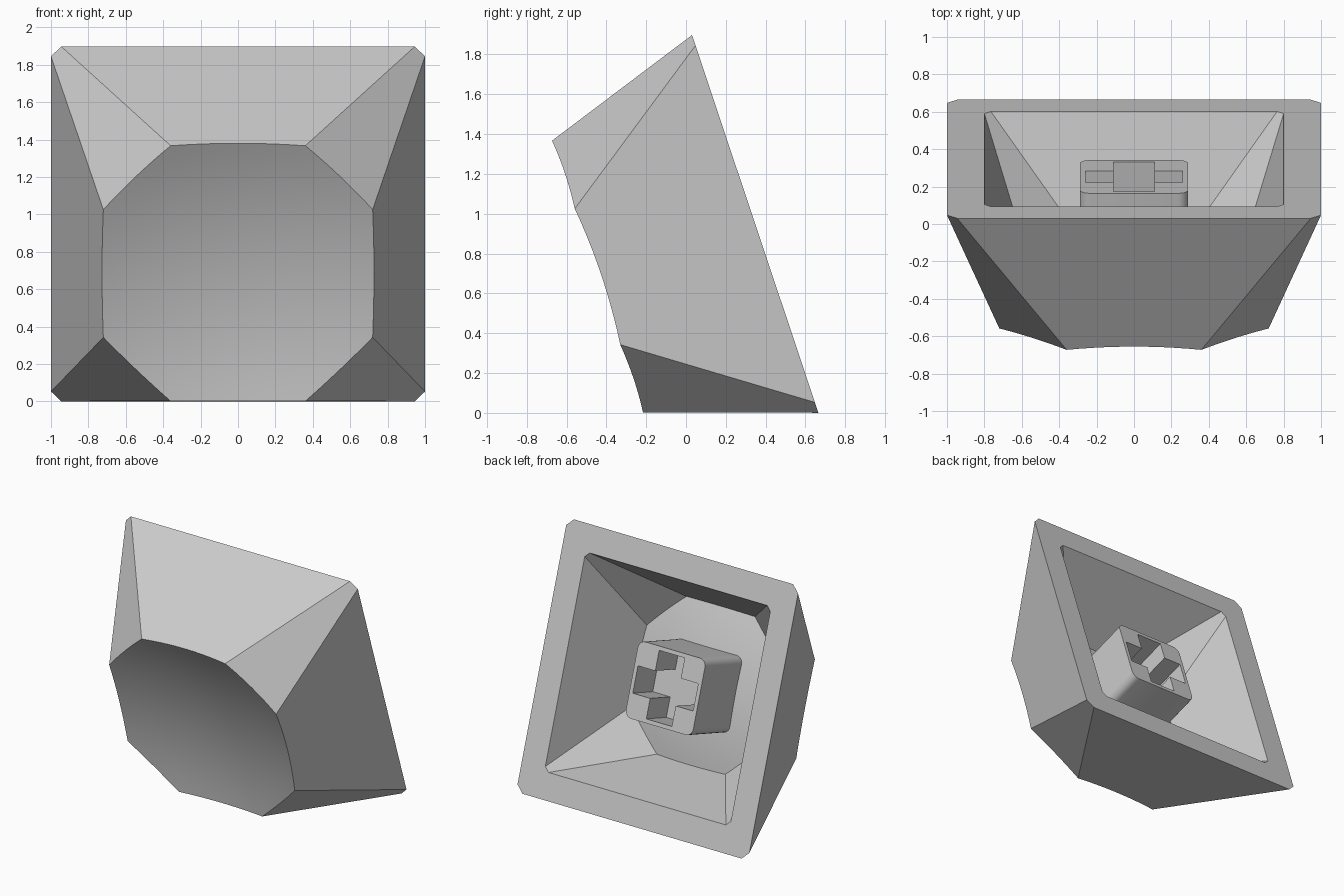
import bpy, bmesh, math
from mathutils import Matrix, Vector

if "Cube" in bpy.data.objects:
    bpy.data.objects.remove(bpy.data.objects["Cube"])

# Local frame: x across, y up along the open rim plane, z towards the dished face
FRAME = Matrix.Translation((0, 0.3475, 0.949)) @ Matrix.Rotation(math.radians(108.5), 4, 'X')
SEG = 10      # samples per octagon edge
RINGS = 12    # rings across the dish
BOWL = 2.9    # dish radius

grey = bpy.data.materials.new("light_grey")
grey.diffuse_color = (0.6, 0.6, 0.6, 1)
grey.use_nodes = True
grey.node_tree.nodes["Principled BSDF"].inputs["Base Color"].default_value = grey.diffuse_color


def finish(name, bm):
    bmesh.ops.recalc_face_normals(bm, faces=bm.faces)
    mesh = bpy.data.meshes.new(name)
    bm.to_mesh(mesh)
    bm.free()
    mesh.materials.append(grey)
    ob = bpy.data.objects.new(name, mesh)
    bpy.context.collection.objects.link(ob)
    ob.matrix_world = FRAME
    return ob


def smooth(ob):
    bpy.ops.object.select_all(action='DESELECT')
    ob.select_set(True)
    bpy.context.view_layer.objects.active = ob
    bpy.ops.object.shade_smooth_by_angle(angle=math.radians(25))


def octagon(a, b):
    """Eight corners, anticlockwise, with a the long and b the short coordinate."""
    return [Vector(p) for p in ((a, -b), (a, b), (b, a), (-b, a),
                                (-a, b), (-a, -b), (-b, -a), (b, -a))]


def shell(bm, base, top, height):
    """Eight flat walls from the base octagon to a dished octagon; returns base verts."""
    low, high = octagon(*base), octagon(*top)
    r2 = high[0].length_squared
    base_verts = [bm.verts.new((p.x, p.y, 0)) for p in low]

    # Edge points of the dish, kept in the plane of each wall
    rim = []
    for i in range(8):
        p0, p1 = high[i], high[(i + 1) % 8]
        mid_top = (p0 + p1) / 2
        mid_low = (low[i] + low[(i + 1) % 8]) / 2
        k = (mid_low.length - mid_top.length) / height / mid_top.length
        for s in range(SEG):
            flat = p0.lerp(p1, s / SEG)
            p = flat.copy()
            for _ in range(4):
                p = flat * (1 + k * (r2 - p.length_squared) / (2 * BOWL))
            rim.append(p)

    # Concentric rings of the dish
    n = len(rim)
    rings = []
    for j in range(RINGS, 0, -1):
        ring = []
        for p in rim:
            q = p * (j / RINGS)
            ring.append(bm.verts.new((q.x, q.y, height - (r2 - q.length_squared) / (2 * BOWL))))
        rings.append(ring)
    for outer, inner in zip(rings, rings[1:]):
        for i in range(n):
            k = (i + 1) % n
            bm.faces.new((outer[i], outer[k], inner[k], inner[i]))
    centre = bm.verts.new((0, 0, height - r2 / (2 * BOWL)))
    for i in range(n):
        bm.faces.new((rings[-1][i], rings[-1][(i + 1) % n], centre))

    # Walls
    for i in range(8):
        edge = [rings[0][(i * SEG + s) % n] for s in range(SEG + 1)]
        bm.faces.new([base_verts[(i + 1) % 8], base_verts[i]] + edge)
    return base_verts


# Hollow cap: outer shell, inner shell and the flat rim joining them
bm = bmesh.new()
outside = shell(bm, (1.0, 0.945), (0.72, 0.36), 0.835)
inside = shell(bm, (0.80, 0.765), (0.575, 0.295), 0.625)
for i in range(8):
    k = (i + 1) % 8
    bm.faces.new((outside[i], outside[k], inside[k], inside[i]))
smooth(finish("cap", bm))


def prism(name, hx, hy, z0, z1, radius=0.0):
    """Box, optionally with rounded corners along its length."""
    bm = bmesh.new()
    size = Matrix.Diagonal((2 * hx, 2 * hy, z1 - z0, 1))
    bmesh.ops.create_cube(bm, size=1, matrix=Matrix.Translation((0, 0, (z0 + z1) / 2)) @ size)
    if radius:
        sides = [e for e in bm.edges if abs(e.verts[0].co.z - e.verts[1].co.z) > 0.01]
        bmesh.ops.bevel(bm, geom=sides, offset=radius, segments=5, profile=0.5, affect='EDGES')
    return finish(name, bm)


# Mounting stem with a cross-shaped socket
stem = prism("stem", 0.29, 0.28, 0.10, 0.58, 0.055)
for name, hx, hy in (("socket_upright", 0.11, 0.25), ("socket_bar", 0.26, 0.10)):
    cutter = prism(name, hx, hy, 0.0, 0.36)
    cutter.hide_render = True
    bpy.context.view_layer.objects.active = stem
    cut = stem.modifiers.new(name, 'BOOLEAN')
    cut.operation = 'DIFFERENCE'
    cut.solver = 'EXACT'
    cut.object = cutter
    bpy.ops.object.modifier_apply(modifier=name)
    bpy.data.objects.remove(cutter)
smooth(stem)
